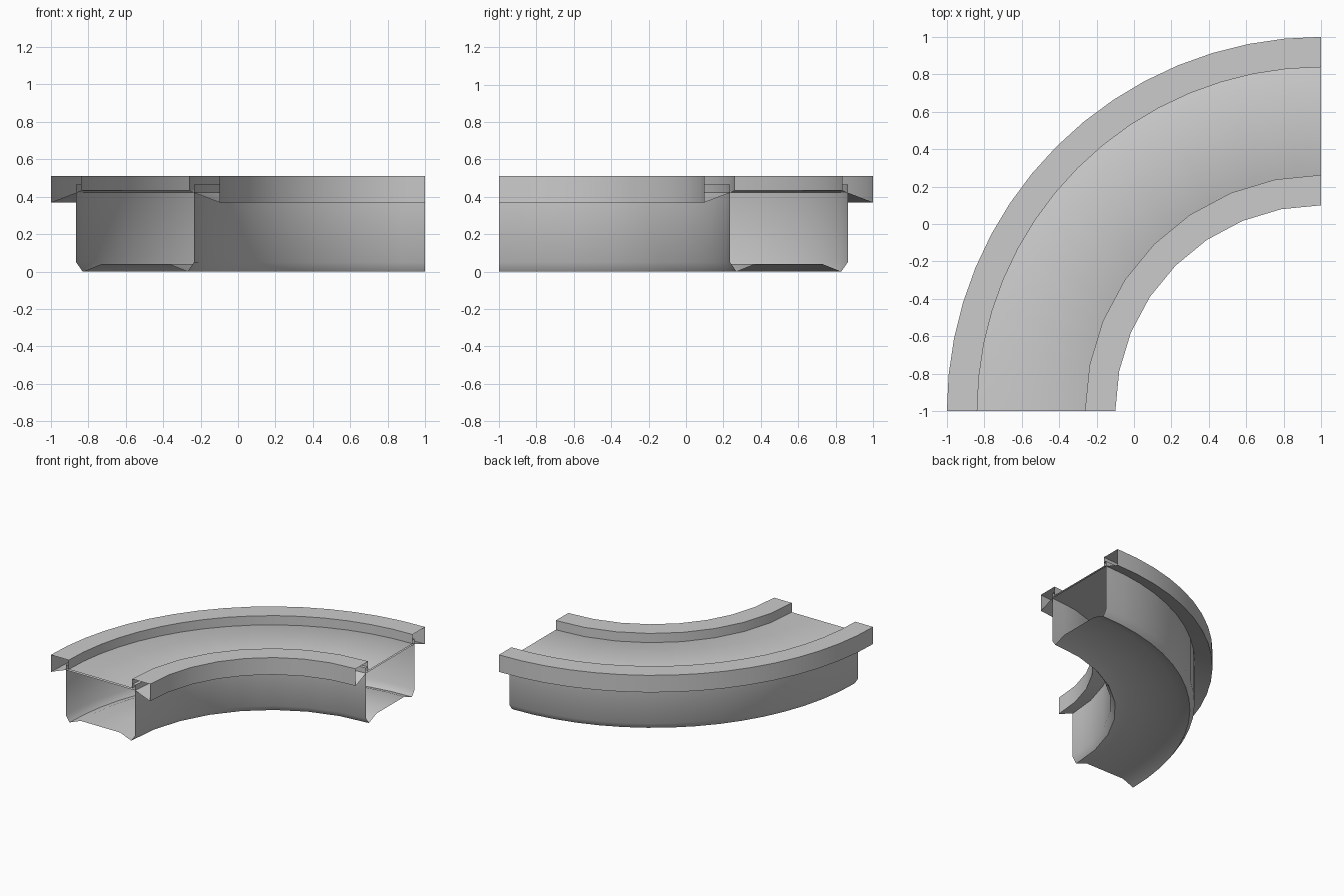
import bpy, math

cube = bpy.data.objects.get("Cube")
if cube:
    bpy.data.objects.remove(cube)

CENTRE = (1.0, -1.0)   # pivot of the quarter turn
MID = 1.55             # radius of the channel centre line
STEPS = 16

grey = bpy.data.materials.new("plain_grey")
grey.use_nodes = True
colour = (0.6, 0.6, 0.6, 1)
grey.diffuse_color = colour
grey.node_tree.nodes["Principled BSDF"].inputs["Base Color"].default_value = colour


def arc_point(offset, z, step):
    """Point on the bend; the inner half has only half as many facets."""
    def at(s):
        a = math.pi - s * math.pi / 2 / STEPS
        r = MID + offset
        return CENTRE[0] + r * math.cos(a), CENTRE[1] + r * math.sin(a)
    if offset < 0 and step % 2:
        (x0, y0), (x1, y1) = at(step - 1), at(step + 1)
        return (x0 + x1) / 2, (y0 + y1) / 2, z
    return (*at(step), z)


def sweep(name, profile):
    """Sweep an open (offset, z) profile round the quarter turn."""
    n = len(profile)
    verts = [arc_point(d, z, s) for s in range(STEPS + 1) for d, z in profile]
    faces = [(s * n + i, (s + 1) * n + i, (s + 1) * n + i + 1, s * n + i + 1)
             for s in range(STEPS) for i in range(n - 1)]
    mesh = bpy.data.meshes.new(name)
    mesh.from_pydata(verts, [], faces)
    mesh.materials.append(grey)
    obj = bpy.data.objects.new(name, mesh)
    bpy.context.collection.objects.link(obj)
    bpy.ops.object.select_all(action='DESELECT')
    obj.select_set(True)
    bpy.context.view_layer.objects.active = obj
    bpy.ops.object.shade_smooth_by_angle(angle=math.radians(40))
    return obj


def mirrored(profile):
    return [(-d, z) for d, z in reversed(profile)]


# Hollow channel: walls, chamfers and raised underside, open at both ends
wall = [(0.315, 0.422), (0.315, 0.05), (0.28, 0.0), (0.18, 0.04)]
sweep("channel", wall + mirrored(wall))

# Lid closing the channel from wall to wall
sweep("channel_lid", [(-0.315, 0.422), (0.315, 0.422)])

# Thin deck on the lid, its edges sloping down beneath the rails
deck_edge = [(0.288, 0.434), (0.315, 0.422)]
sweep("deck", mirrored(deck_edge) + deck_edge)

# Hollow rails with a sloping underside and a small ledge behind the inner face
rail = [(0.288, 0.434), (0.288, 0.51), (0.45, 0.51), (0.45, 0.37),
        (0.315, 0.422), (0.315, 0.465), (0.288, 0.465)]
sweep("outer_rail", rail)
sweep("inner_rail", mirrored(rail))
